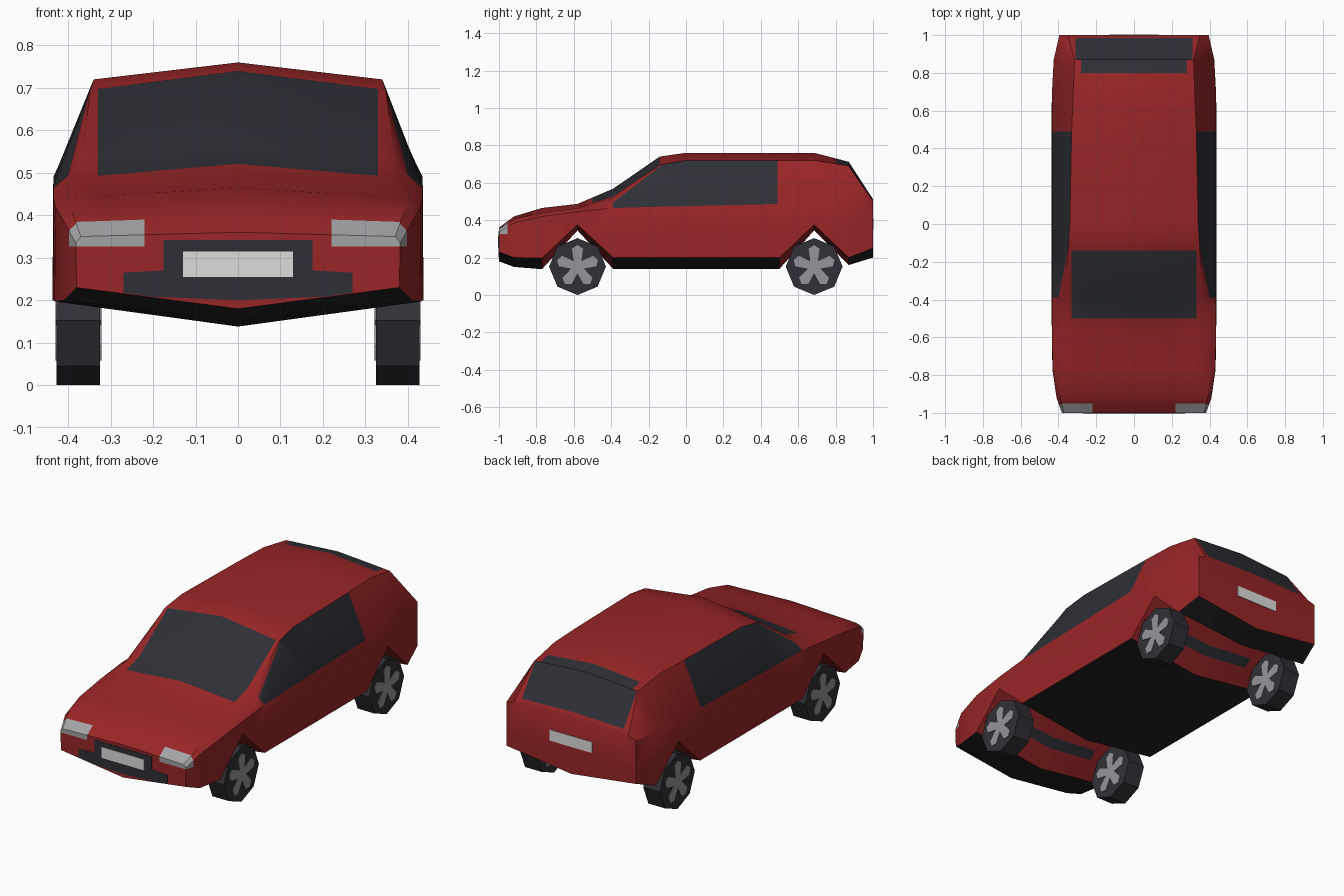
import bpy, bmesh
from math import sin, cos, pi, radians
from mathutils import Vector

cube = bpy.data.objects.get("Cube")
if cube:
    bpy.data.objects.remove(cube, do_unlink=True)


def material(name, color):
    mat = bpy.data.materials.new(name)
    mat.use_nodes = True
    mat.diffuse_color = (*color, 1)
    bsdf = next(n for n in mat.node_tree.nodes if n.type == 'BSDF_PRINCIPLED')
    bsdf.inputs["Base Color"].default_value = (*color, 1)
    return mat


paint = material("red paint", (0.32, 0.019, 0.02))
glass = material("dark glass", (0.028, 0.03, 0.038))
under = material("underside black", (0.016, 0.016, 0.018))
lamp = material("lamp grey", (0.36, 0.37, 0.38))
plate_white = material("plate white", (0.72, 0.72, 0.7))
rubber = material("tyre rubber", (0.03, 0.03, 0.038))
rim = material("rim silver", (0.3, 0.3, 0.33))
PAINT, GLASS, UNDER, LAMP = range(4)


def finish(bm, name, mats, angle):
    bmesh.ops.recalc_face_normals(bm, faces=bm.faces)
    mesh = bpy.data.meshes.new(name)
    bm.to_mesh(mesh)
    bm.free()
    for m in mats:
        mesh.materials.append(m)
    obj = bpy.data.objects.new(name, mesh)
    bpy.context.collection.objects.link(obj)
    if angle:
        bpy.ops.object.select_all(action='DESELECT')
        obj.select_set(True)
        bpy.context.view_layer.objects.active = obj
        bpy.ops.object.shade_smooth_by_angle(angle=radians(angle))
    return obj


def prism(name, outline, axis, start, depth, mat):
    """Extrude a 2D outline along x (outline is y, z) or y (outline is x, z)."""
    bm = bmesh.new()
    place = {'x': lambda a, b: (start, a, b), 'y': lambda a, b: (a, start, b)}[axis]
    face = bm.faces.new([bm.verts.new(place(a, b)) for a, b in outline])
    step = Vector((depth, 0, 0)) if axis == 'x' else Vector((0, depth, 0))
    out = bmesh.ops.extrude_face_region(bm, geom=[face])
    bmesh.ops.translate(bm, vec=step, verts=[v for v in out['geom'] if isinstance(v, bmesh.types.BMVert)])
    return finish(bm, name, [mat], 0)


# Body sections: y, keel z, sill (x, z), shoulder (x, z), upper edge (x, z), crown z
FRONT_AXLE, REAR_AXLE = -0.58, 0.685
sections = [
    (-1.0, .18, .38, .23, .382, .335, .37, .35, .36),
    (-.92, .15, .41, .2, .41, .385, .39, .405, .42),
    (-.77, .138, .432, .197, .43, .42, .405, .44, .465),
    (FRONT_AXLE, .345, .435, .375, .435, .445, .4, .465, .487),
    (-.39, .14, .437, .2, .435, .465, .37, .52, .568),
    (-.14, .14, .437, .2, .435, .472, .348, .695, .74),
    (0, .14, .437, .2, .435, .475, .34, .72, .76),
    (.5, .14, .437, .2, .435, .487, .33, .72, .76),
    (REAR_AXLE, .345, .435, .375, .435, .49, .322, .72, .76),
    (.87, .16, .425, .2, .425, .495, .315, .69, .712),
    (1.0, .2, .395, .25, .395, .49, .35, .503, .512),
]

bm = bmesh.new()
band = bm.faces.layers.int.new("band")
FLOOR, SIDE, UPPER, TOP, NOSE, TAIL = range(6)
rings = []
for y, keel, sx, sz, hx, hz, ux, uz, crown in sections:
    half = [(sx, sz), (hx, hz), (ux, uz)]
    loop = [(0, keel)] + half + [(0, crown)] + [(-x, z) for x, z in reversed(half)]
    rings.append([bm.verts.new((x, y, z)) for x, z in loop])
bands = [FLOOR, SIDE, UPPER, TOP, TOP, UPPER, SIDE, FLOOR]
for a, b in zip(rings, rings[1:]):
    for j, kind in enumerate(bands):
        k = (j + 1) % len(bands)
        bm.faces.new((a[j], a[k], b[k], b[j]))[band] = kind
bm.faces.new(rings[0])[band] = NOSE
bm.faces.new(rings[-1])[band] = TAIL


# Cut window, lamp and arch outlines into the chosen bands
def cut(kinds, co, normal):
    faces = [f for f in bm.faces if f[band] in kinds]
    edges = {e for f in faces for e in f.edges}
    verts = {v for f in faces for v in f.verts}
    bmesh.ops.bisect_plane(bm, geom=[*verts, *edges, *faces], plane_co=co, plane_no=normal, dist=1e-5)


for y in (-.95, -.5, -.14, .8, .985):
    cut({TOP}, (0, y, 0), (0, 1, 0))
for x in (.22, .28, .31, .33):
    for s in (-1, 1):
        cut({TOP, NOSE}, (s * x, 0, 0), (1, 0, 0))
for y in (-.955, .49):
    cut({UPPER, SIDE}, (0, y, 0), (0, 1, 0))
cut({NOSE, SIDE}, (0, 0, .327), (0, 0, 1))
pillar = Vector((0, -.215, .28)).normalized()
pillar_base = Vector((0, -.39, .495))
cut({UPPER}, pillar_base, pillar)
for axle in (FRONT_AXLE, REAR_AXLE):
    for d in (-.11, -.07, .07, .11):
        cut({FLOOR}, (0, axle + d, 0), (0, 1, 0))
for s in (-1, 1):
    cut({FLOOR}, (s * .28, 0, 0), (1, 0, 0))


def colour_of(f):
    c, kind = f.calc_center_median(), f[band]
    x = abs(c.x)
    if kind == FLOOR:
        d = min(abs(c.y - FRONT_AXLE), abs(c.y - REAR_AXLE))
        if d > .19 or c.y > .87:
            return UNDER
        return GLASS if .07 < d < .11 and x < .28 else PAINT
    if kind == TOP:
        windscreen = -.5 < c.y < -.14 and x < .33
        rear_window = .8 < c.y < .985 and x < (.28 if c.y < .87 else .31)
        if windscreen or rear_window:
            return GLASS
        return LAMP if c.y < -.95 and x > .22 else PAINT
    if kind == UPPER and -.39 < c.y < .49 and (c - pillar_base).dot(pillar) < 0:
        return GLASS
    if kind in (UPPER, SIDE) and c.y < -.955 and c.z > .327:
        return LAMP
    if kind == NOSE and c.z > .327 and x > .22:
        return LAMP
    return PAINT


for f in bm.faces:
    f.material_index = colour_of(f)
finish(bm, "body", [paint, glass, under, lamp], 35)


# Grille and number plates
def mirrored(points):
    return points + [(-x, z) for x, z in reversed(points)]


prism("grille", mirrored([(.0001, .2), (.2, .208), (.27, .218), (.27, .265), (.175, .27), (.175, .342)]),
      'y', -.999, -.003, glass)
prism("front_plate", mirrored([(.13, .255), (.13, .315)]), 'y', -.999, -.005, plate_white)
prism("rear_plate", mirrored([(.13, .35), (.13, .41)]), 'y', .999, .004, plate_white)

# Wheels: eight-sided tyres with a five-spoke rim on both faces
RADIUS, INNER, OUTER = .152, .325, .427


def polar(y, r, a):
    return (y + r * sin(a), RADIUS + r * cos(a))


for end, y in (("front", FRONT_AXLE), ("rear", REAR_AXLE)):
    tyre = [polar(y, RADIUS, k * pi / 4) for k in range(8)]
    star = []
    for k in range(5):
        a = k * 2 * pi / 5
        for r, da in ((.035, -36), (.1, -17), (.115, 0), (.1, 17)):
            star.append(polar(y, r, a + radians(da)))
    for side, s in (("left", 1), ("right", -1)):
        prism(f"{end}_{side}_tyre", tyre, 'x', s * INNER, s * (OUTER - INNER), rubber)
        prism(f"{end}_{side}_rim", star, 'x', s * OUTER, s * .003, rim)
        prism(f"{end}_{side}_inner_rim", star, 'x', s * INNER, -s * .003, rim)
